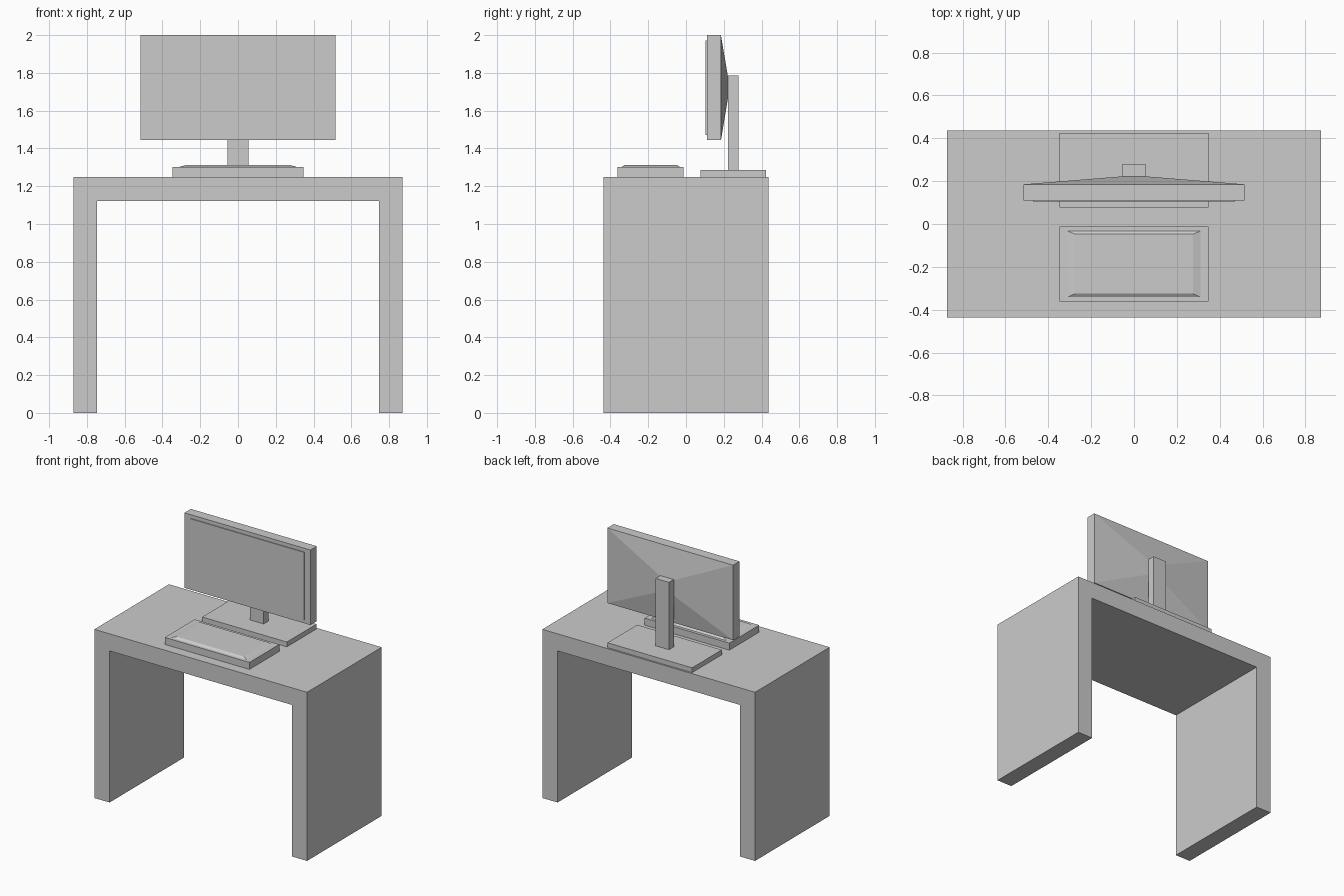
import bpy
import bmesh

cube = bpy.data.objects.get("Cube")
if cube:
    bpy.data.objects.remove(cube, do_unlink=True)

# Single grey material
grey = bpy.data.materials.new("plain_grey")
grey.use_nodes = True
color = (0.6, 0.6, 0.6, 1)
grey.diffuse_color = color
grey.node_tree.nodes["Principled BSDF"].inputs["Base Color"].default_value = color


def box(name, x, y, z, taper=None):
    """Box from (min, max) spans; taper = (axis, x, y, z) resizes its max end."""
    bm = bmesh.new()
    bmesh.ops.create_cube(bm, size=1)
    for v in bm.verts:
        upper = [c > 0 for c in v.co]
        spans = taper[1:] if taper and upper[taper[0]] else (x, y, z)
        v.co = [span[up] for span, up in zip(spans, upper)]
    bmesh.ops.recalc_face_normals(bm, faces=bm.faces)
    mesh = bpy.data.meshes.new(name)
    bm.to_mesh(mesh)
    bm.free()
    mesh.materials.append(grey)
    obj = bpy.data.objects.new(name, mesh)
    bpy.context.collection.objects.link(obj)
    return obj


def wide(half):
    return (-half, half)


# Desk
depth = wide(0.437)
box("desk_top", wide(0.872), depth, (1.123, 1.25))
box("left_leg", (0.747, 0.872), depth, (0, 1.123))
box("right_leg", (-0.872, -0.747), depth, (0, 1.123))

# Keyboard with a raised, sloped key area
box("keyboard_base", wide(0.347), (-0.362, -0.012), (1.25, 1.302))
keys_z = (1.302, 1.313)
box("keyboard_keys", wide(0.31), (-0.341, -0.033), keys_z,
    (2, wide(0.275), (-0.325, -0.047), keys_z))

# Monitor: casing, thin screen plate and tapered back
casing_z = (1.444, 2.0)
box("monitor_casing", wide(0.516), (0.11, 0.185), casing_z)
box("monitor_screen", wide(0.47), (0.104, 0.11), (1.472, 1.972))
back_y = (0.185, 0.222)
box("monitor_back", wide(0.516), back_y, casing_z,
    (1, wide(0.055), back_y, (1.665, 1.78)))

# Stand
box("stand_post", wide(0.055), (0.222, 0.278), (1.286, 1.785))
box("stand_base", wide(0.347), (0.076, 0.424), (1.25, 1.286))
